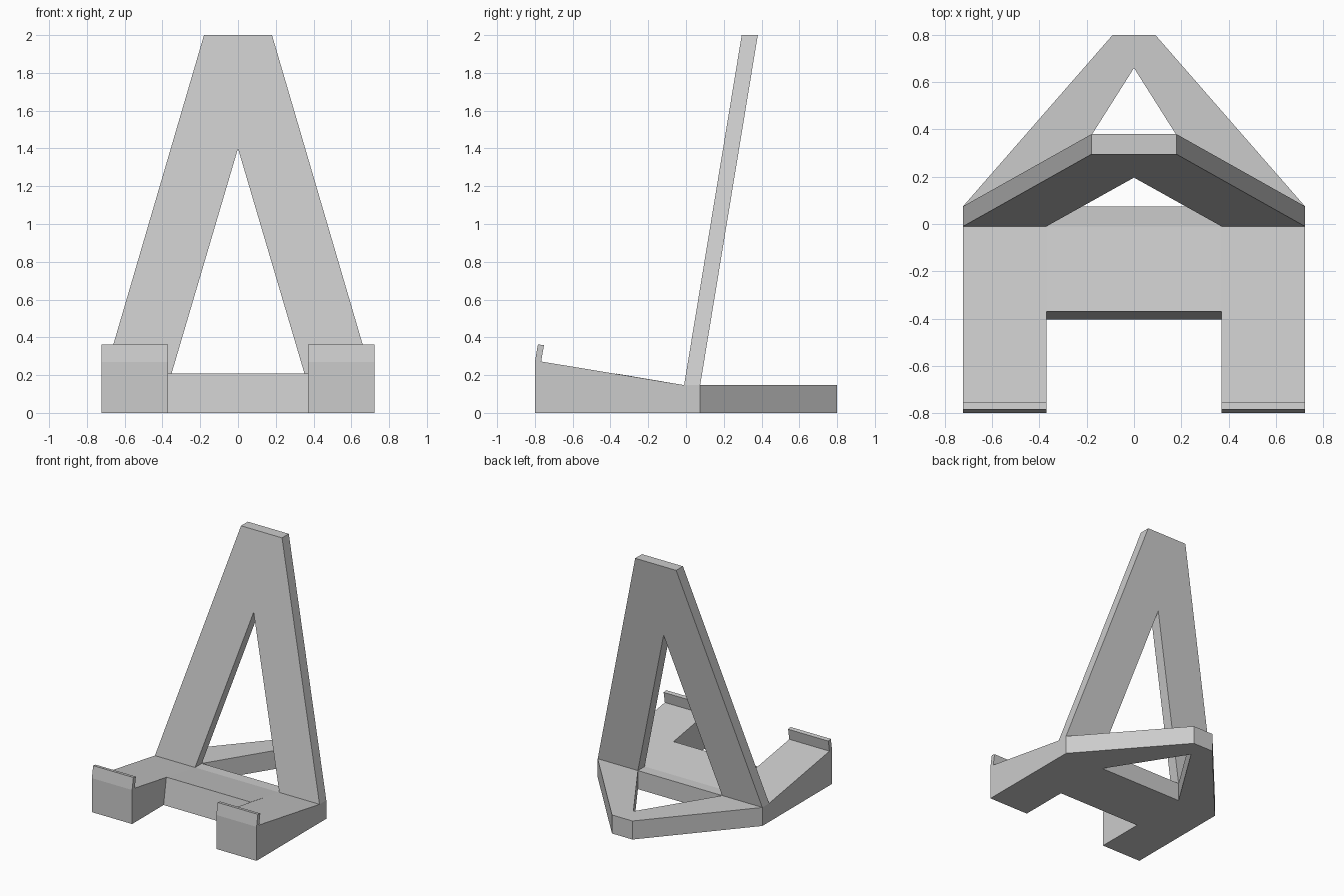
import bpy, bmesh
from mathutils import Vector

cube = bpy.data.objects.get("Cube")
if cube:
    bpy.data.objects.remove(cube, do_unlink=True)

grey = bpy.data.materials.new("light grey")
grey.use_nodes = True
colour = (0.6, 0.6, 0.6, 1)
grey.diffuse_color = colour
grey.node_tree.nodes["Principled BSDF"].inputs["Base Color"].default_value = colour


def prism(name, outline, sweep):
    """Flat outline swept along a vector into a closed solid."""
    bm = bmesh.new()
    face = bm.faces.new([bm.verts.new(p) for p in outline])
    cap = bmesh.ops.extrude_face_region(bm, geom=[face], use_keep_orig=True)
    moved = [g for g in cap["geom"] if isinstance(g, bmesh.types.BMVert)]
    bmesh.ops.translate(bm, vec=Vector(sweep), verts=moved)
    bmesh.ops.recalc_face_normals(bm, faces=bm.faces)
    mesh = bpy.data.meshes.new(name)
    bm.to_mesh(mesh)
    bm.free()
    mesh.materials.append(grey)
    obj = bpy.data.objects.new(name, mesh)
    bpy.context.collection.objects.link(obj)
    return obj


def mirrored(half):
    """Complete a half outline across the centre line."""
    return half + [(-x, v) for x, v in reversed(half) if x != 0]


OUTER, INNER = 0.723, 0.37     # half widths of the arms
HEEL, BACK = -0.01, 0.075      # front and back of the backrest foot
DECK = 0.147                   # height of the base at the backrest
LEAN = 0.305 / (2 - DECK)      # backward lean of the backrest

# Sloping arms with a retaining lip
arm = [(-0.8, 0), (-0.8, 0.27), (-0.784, 0.363), (-0.752, 0.358),
       (-0.767, 0.272), (HEEL, DECK), (BACK, DECK), (BACK, 0)]
for name, x in (("left_arm", INNER), ("right_arm", -OUTER)):
    prism(name, [(x, y, z) for y, z in arm], (OUTER - INNER, 0, 0))

# Crossbar between the arms, with a leaning front wall
bar = [(-0.405, 0), (-0.37, 0.208), (HEEL, DECK), (BACK, DECK), (BACK, 0)]
prism("crossbar", [(-INNER, y, z) for y, z in bar], (2 * INNER, 0, 0))

# Leaning A-shaped backrest
rest = mirrored([(0, 1.4), (INNER, DECK), (OUTER, DECK), (0.18, 2)])
prism("backrest", [(x, HEEL + (z - DECK) * LEAN, z) for x, z in rest],
      (0, BACK - HEEL, 0))

# Flat A-shaped rear foot
foot = mirrored([(0, 0.66), (INNER, BACK), (OUTER, BACK), (0.09, 0.8)])
prism("rear_foot", [(x, y, 0) for x, y in foot], (0, 0, DECK))
